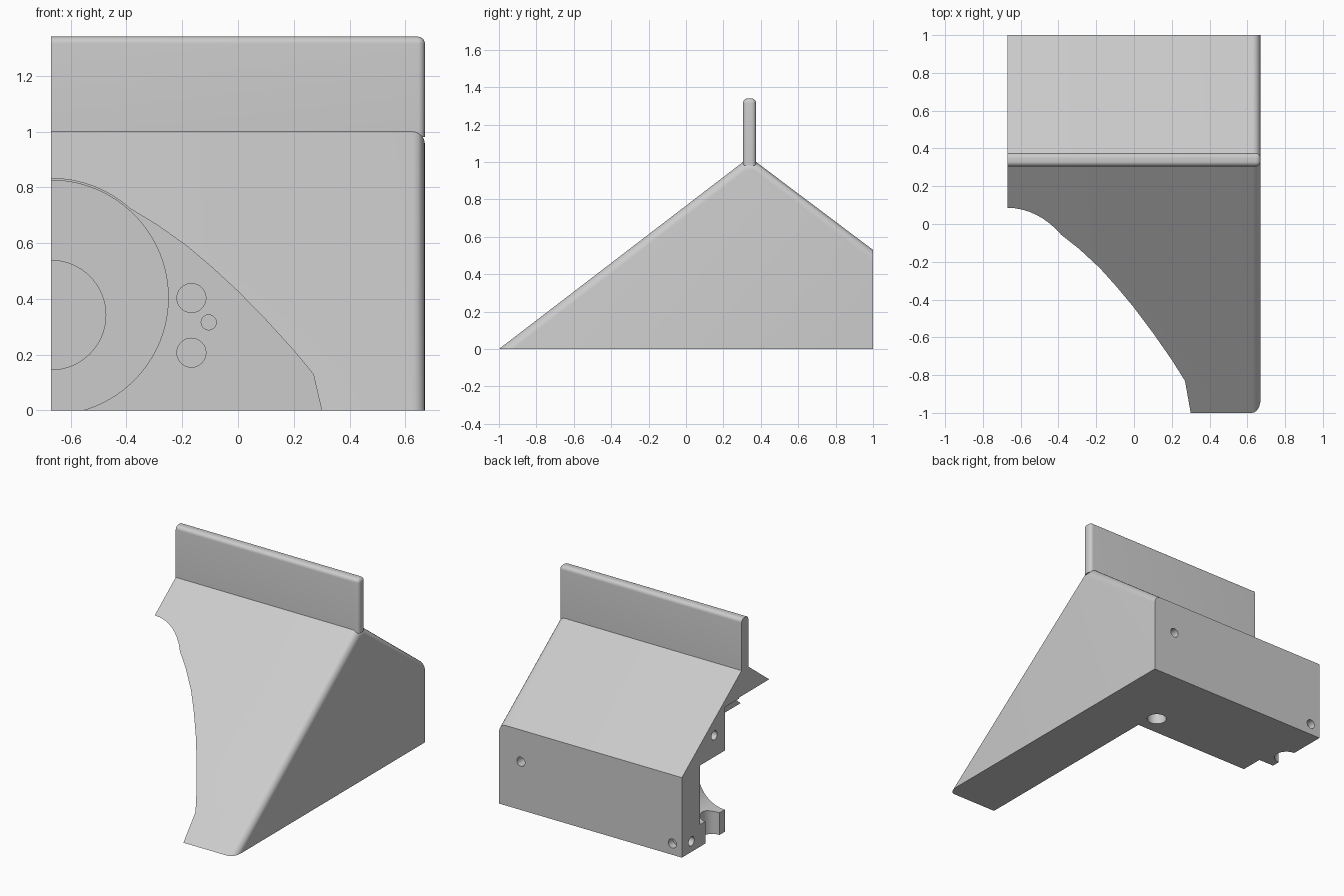
import bpy, bmesh, math
from mathutils import Matrix, Vector

cube = bpy.data.objects.get("Cube")
if cube:
    bpy.data.objects.remove(cube, do_unlink=True)

SIDE = 0.67  # outer side at +SIDE, flat split plane at -SIDE

grey = bpy.data.materials.new("light grey")
grey.use_nodes = True
colour = (0.6, 0.6, 0.6, 1)
grey.diffuse_color = colour
grey.node_tree.nodes["Principled BSDF"].inputs["Base Color"].default_value = colour


def make_object(name, bm):
    bmesh.ops.recalc_face_normals(bm, faces=bm.faces)
    mesh = bpy.data.meshes.new(name)
    bm.to_mesh(mesh)
    bm.free()
    mesh.materials.append(grey)
    obj = bpy.data.objects.new(name, mesh)
    bpy.context.collection.objects.link(obj)
    return obj


def extrude_profile(points, offset):
    bm = bmesh.new()
    face = bm.faces.new([bm.verts.new(p) for p in points])
    new = bmesh.ops.extrude_face_region(bm, geom=[face])["geom"]
    verts = [v for v in new if isinstance(v, bmesh.types.BMVert)]
    bmesh.ops.translate(bm, verts=verts, vec=offset)
    return bm


def round_edges(bm, radius, rule):
    bm.normal_update()
    edges = [e for e in bm.edges if rule(e.verts[0].co, e.verts[1].co)]
    bmesh.ops.bevel(bm, geom=edges, offset=radius, offset_type='OFFSET',
                    segments=6, profile=0.5, affect='EDGES')


def drill(start, end, radius, segments=32):
    a, b = Vector(start), Vector(end)
    turn = (b - a).to_track_quat('Z', 'Y').to_matrix().to_4x4()
    bm = bmesh.new()
    bmesh.ops.create_cone(bm, cap_ends=True, segments=segments, radius1=radius,
                          radius2=radius, depth=(b - a).length,
                          matrix=Matrix.Translation((a + b) / 2) @ turn)
    return make_object("cutter", bm)


def cut(target, cutter):
    mod = target.modifiers.new("cut", 'BOOLEAN')
    mod.operation = 'DIFFERENCE'
    mod.solver = 'EXACT'
    mod.object = cutter
    cutter.hide_render = True
    bpy.context.view_layer.objects.active = target
    bpy.ops.object.modifier_apply(modifier=mod.name)
    bpy.data.objects.remove(cutter, do_unlink=True)


# Wedge body with rounded outer slope edges
outline = [(-1, 0), (0.305, 1.0), (0.375, 1.0), (1, 0.53), (1, 0)]
bm = extrude_profile([(-SIDE, y, z) for y, z in outline], (2 * SIDE, 0, 0))
round_edges(bm, 0.045, lambda a, b: min(a.x, b.x) > 0 and max(a.z, b.z) > 0.4
            and min(a.y, b.y) < 0.9)
body = make_object("wedge_body", bm)

# Arched tunnel open to the front
arch = [(-0.8, -0.1), (0.32, -0.1), (0.30, 0), (0.27, 0.13), (0.2, 0.215),
        (0.1, 0.325), (0, 0.427), (-0.09, 0.51), (-0.18, 0.587), (-0.29, 0.665)]
for i in range(9):
    angle = math.radians(48 + 42 * i / 8)
    arch.append((-SIDE + 0.425 * math.cos(angle), 0.407 + 0.425 * math.sin(angle)))
arch.append((-0.8, 0.832))
cut(body, make_object("cutter", extrude_profile([(x, -1.2, z) for x, z in arch],
                                                (0, 1.6, 0))))

# Round recess and smaller bore behind the tunnel
cut(body, drill((-SIDE, 0.2, 0.405), (-SIDE, 0.55, 0.405), 0.42, 96))
cut(body, drill((-SIDE, 0.3, 0.342), (-SIDE, 0.81, 0.342), 0.196, 64))

# Screw and pin holes: start, end, radius
holes = [
    ((-0.167, 0.3, 0.403), (-0.167, 0.6, 0.403), 0.052),
    ((-0.167, 0.3, 0.207), (-0.167, 0.6, 0.207), 0.052),
    ((-0.105, 0.3, 0.316), (-0.105, 0.55, 0.316), 0.027),
    ((0.26, 0.53, -0.1), (0.26, 0.53, 0.2), 0.06),
    ((-SIDE, 0.68, -0.1), (-SIDE, 0.68, 0.3), 0.075),
    ((0.51, 1.1, 0.32), (0.51, 0.85, 0.32), 0.03),
    ((-0.60, 1.1, 0.075), (-0.60, 0.95, 0.075), 0.03),
    ((-0.8, 0.90, 0.07), (-0.62, 0.90, 0.07), 0.03),
    ((-0.8, 0.66, 0.68), (-0.55, 0.66, 0.68), 0.03),
]
for start, end, radius in holes:
    cut(body, drill(start, end, radius))

# Upright fin on the ridge, rounded along its top and outer end
fin_outline = [(0.305, 0.98), (0.375, 0.98), (0.375, 1.34), (0.305, 1.34)]
bm = extrude_profile([(-SIDE, y, z) for y, z in fin_outline], (2 * SIDE, 0, 0))
round_edges(bm, 0.025, lambda a, b: (min(a.z, b.z) > 1.2 and max(a.x, b.x) > 0)
            or (min(a.x, b.x) > 0 and abs(a.z - b.z) > 0.1))
fin = make_object("ridge_fin", bm)

# Smooth the rounded parts, keep the corners sharp
bpy.ops.object.select_all(action='DESELECT')
for obj in (body, fin):
    obj.select_set(True)
bpy.context.view_layer.objects.active = body
bpy.ops.object.shade_smooth_by_angle(angle=math.radians(25))
